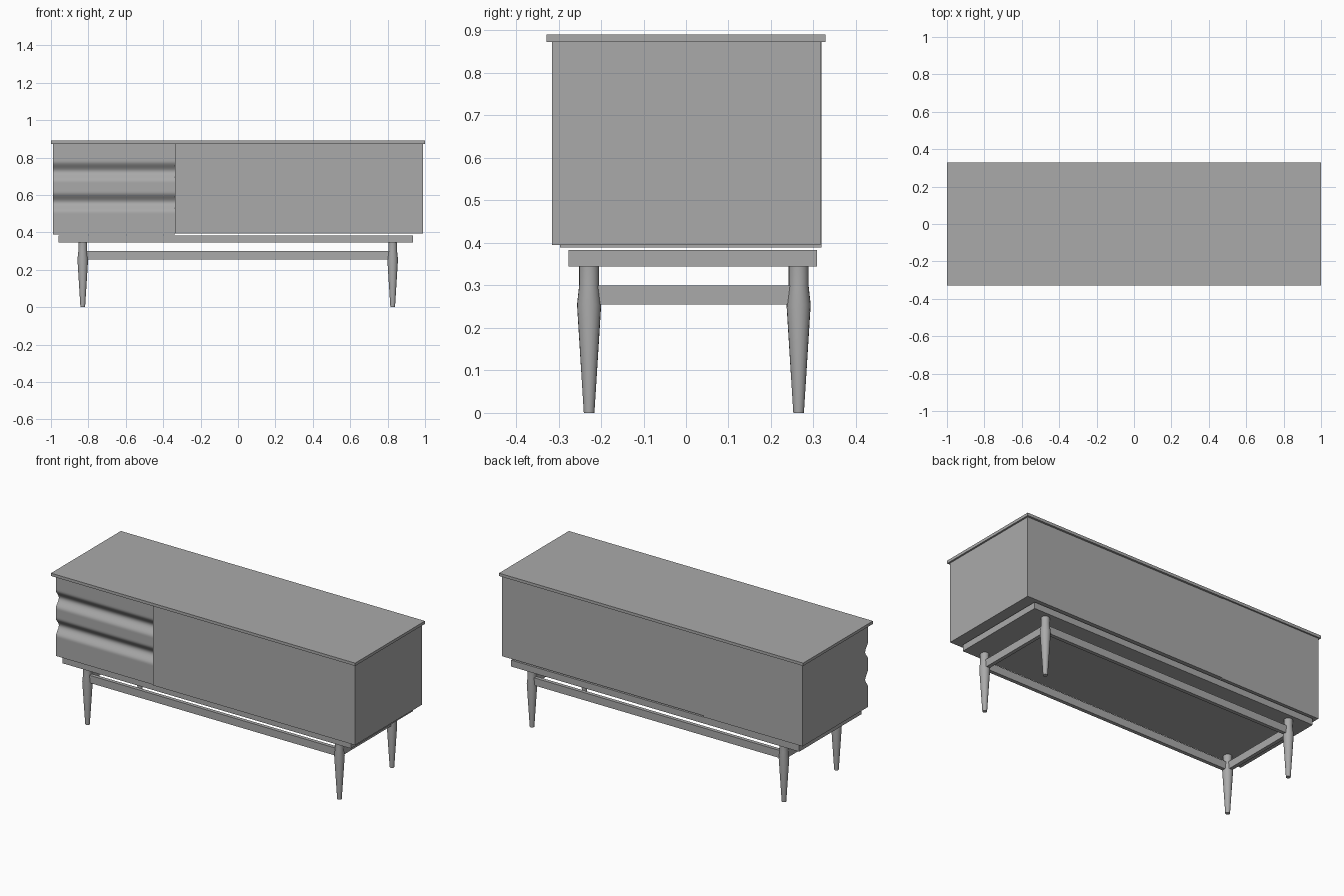
import bpy
import math

default = bpy.data.objects.get("Cube")
if default:
    bpy.data.objects.remove(default, do_unlink=True)

GREY = (0.4, 0.4, 0.4, 1.0)
mat = bpy.data.materials.new("warm_grey")
mat.use_nodes = True
mat.diffuse_color = GREY
mat.node_tree.nodes["Principled BSDF"].inputs["Base Color"].default_value = GREY


def make(name, verts, faces, smooth=False):
    mesh = bpy.data.meshes.new(name)
    mesh.from_pydata(verts, [], faces)
    mesh.materials.append(mat)
    obj = bpy.data.objects.new(name, mesh)
    bpy.context.collection.objects.link(obj)
    if smooth:
        bpy.ops.object.select_all(action='DESELECT')
        obj.select_set(True)
        bpy.context.view_layer.objects.active = obj
        bpy.ops.object.shade_smooth_by_angle(angle=math.radians(35))
    return obj


def extrude_x(name, profile, x0, x1, smooth=False):
    """Sweep a counter-clockwise (y, z) outline from x0 to x1."""
    n = len(profile)
    verts = [(x, y, z) for x in (x0, x1) for y, z in profile]
    faces = [tuple(reversed(range(n))), tuple(range(n, 2 * n))]
    faces += [(i, (i + 1) % n, n + (i + 1) % n, n + i) for i in range(n)]
    return make(name, verts, faces, smooth)


def box(name, x, y, z):
    outline = [(y[0], z[0]), (y[1], z[0]), (y[1], z[1]), (y[0], z[1])]
    return extrude_x(name, outline, *x)


def lathe(name, profile, cx, cy, sides=20):
    """Turn a (radius, z) profile, listed from the bottom up, about z."""
    verts = []
    for r, z in profile:
        for k in range(sides):
            a = 2 * math.pi * k / sides
            verts.append((cx + r * math.cos(a), cy + r * math.sin(a), z))
    faces = [tuple(reversed(range(sides))),
             tuple(range(len(verts) - sides, len(verts)))]
    for j in range(len(profile) - 1):
        for k in range(sides):
            m = (k + 1) % sides
            faces.append((j * sides + k, j * sides + m,
                          (j + 1) * sides + m, (j + 1) * sides + k))
    return make(name, verts, faces, True)


# Cabinet: top board and the wide door section
SEAM = -0.337
box("top_board", (-1.0, 1.0), (-0.328, 0.328), (0.873, 0.89))
box("door_section", (SEAM, 0.99), (-0.315, 0.316), (0.395, 0.873))

# Drawer section: front with two scooped grooves that serve as grips
BOTTOM, TOP, STEPS = 0.389, 0.873, 60
GROOVES, HALF_WIDTH, DEPTH = (0.725, 0.56), 0.055, 0.028


def front_y(z):
    y = -0.297
    for g in GROOVES:
        d = abs(z - g) / HALF_WIDTH
        if d < 1:
            y += DEPTH * (1 + math.cos(math.pi * d)) / 2
    return y


outline = [(0.319, BOTTOM), (0.319, TOP)]
for i in range(STEPS + 1):
    z = TOP + (BOTTOM - TOP) * i / STEPS
    outline.append((front_y(z), z))
extrude_x("drawer_section", outline, -0.99, SEAM, True)

# Base: plinth board, four turned legs and the rails between them
box("plinth", (-0.96, 0.936), (-0.276, 0.308), (0.345, 0.383))
LEG_X, LEG_Y = (-0.83, 0.827), (-0.228, 0.265)
LEG = [(0.0125, 0), (0.0285, 0.255), (0.0235, 0.3), (0.0235, 0.346)]
RAIL_Z, HALF_RAIL = (0.255, 0.3), 0.011

for y, end in zip(LEG_Y, ("front", "back")):
    for x, side in zip(LEG_X, ("right", "left")):
        lathe(f"{end}_{side}_leg", LEG, x, y)
    box(f"{end}_rail", LEG_X, (y - HALF_RAIL, y + HALF_RAIL), RAIL_Z)
for x, side in zip(LEG_X, ("right", "left")):
    box(f"{side}_rail", (x - HALF_RAIL, x + HALF_RAIL), LEG_Y, RAIL_Z)
